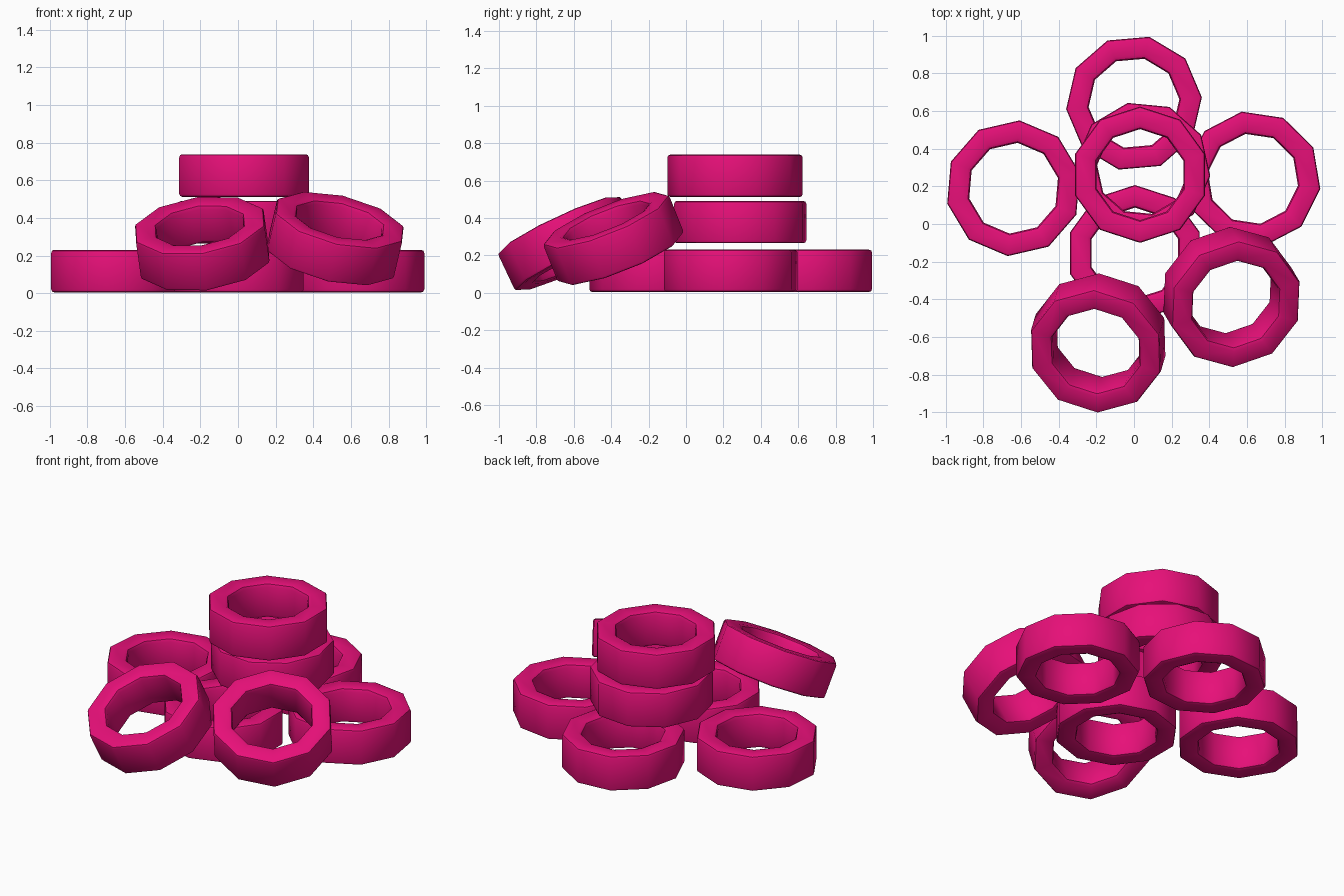
import bpy
import bmesh
from math import cos, sin, radians, pi
from mathutils import Matrix, Vector

cube = bpy.data.objects.get("Cube")
if cube:
    bpy.data.objects.remove(cube, do_unlink=True)

SIDES = 10
OUTER, INNER, HEIGHT = 0.362, 0.242, 0.226

pink = bpy.data.materials.new("hot_pink")
pink.use_nodes = True
colour = (0.80, 0.005, 0.19, 1)
pink.diffuse_color = colour
pink.node_tree.nodes["Principled BSDF"].inputs["Base Color"].default_value = colour


def ring_profile(outer_round=0.016, inner_round=0.024, steps=2):
    """Rounded rectangle of (radius, height) points, one arc per corner."""
    corners = [(OUTER, 1, 0, outer_round), (OUTER, 1, 1, outer_round),
               (INNER, -1, 1, inner_round), (INNER, -1, 0, inner_round)]
    points = []
    for i, (radius, out, top, size) in enumerate(corners):
        cr = radius - out * size
        cz = (1 if top else -1) * (HEIGHT / 2 - size)
        for s in range(steps + 1):
            a = -pi / 2 + i * pi / 2 + s / steps * pi / 2
            points.append((cr + size * cos(a), cz + size * sin(a)))
    return points


def make_ring(name, centre, turn, normal=(0, 0, 1)):
    """Ten-sided ring with one vertex at the turn angle, facing along normal."""
    bm = bmesh.new()
    loops = []
    for k in range(SIDES):
        a = radians(turn) + k * 2 * pi / SIDES
        loops.append([bm.verts.new((r * cos(a), r * sin(a), z))
                      for r, z in ring_profile()])
    count = len(loops[0])
    for k, loop in enumerate(loops):
        after = loops[(k + 1) % SIDES]
        for j in range(count):
            n = (j + 1) % count
            bm.faces.new((loop[j], after[j], after[n], loop[n]))
    bmesh.ops.recalc_face_normals(bm, faces=bm.faces[:])
    tilt = Vector((0, 0, 1)).rotation_difference(Vector(normal)).to_matrix().to_4x4()
    bm.transform(Matrix.Translation(centre) @ tilt)
    mesh = bpy.data.meshes.new(name)
    bm.to_mesh(mesh)
    bm.free()
    mesh.materials.append(pink)
    ring = bpy.data.objects.new(name, mesh)
    bpy.context.collection.objects.link(ring)
    bpy.ops.object.select_all(action="DESELECT")
    ring.select_set(True)
    bpy.context.view_layer.objects.active = ring
    bpy.ops.object.shade_smooth_by_angle(angle=radians(40))


# Rings lying flat on the ground
ground = 0.117
make_ring("right_ring", (-0.64, 0.19, ground), 85)
make_ring("left_ring", (0.632, 0.24, ground), 99.5)
make_ring("back_ring", (0, 0.642, ground), 77)
make_ring("middle_ring", (0.005, -0.155, ground), 90)

# Stacked rings
make_ring("stacked_ring", (0.045, 0.29, 0.378), 102.5)
make_ring("top_ring", (0.032, 0.262, 0.625), 90)

# Rings leaning against the pile
make_ring("leaning_front_ring", (-0.19, -0.632, 0.263), 90, (-0.14, -0.47, 1))
make_ring("leaning_left_ring", (0.518, -0.388, 0.29), 90, (0.235, -0.40, 1))
